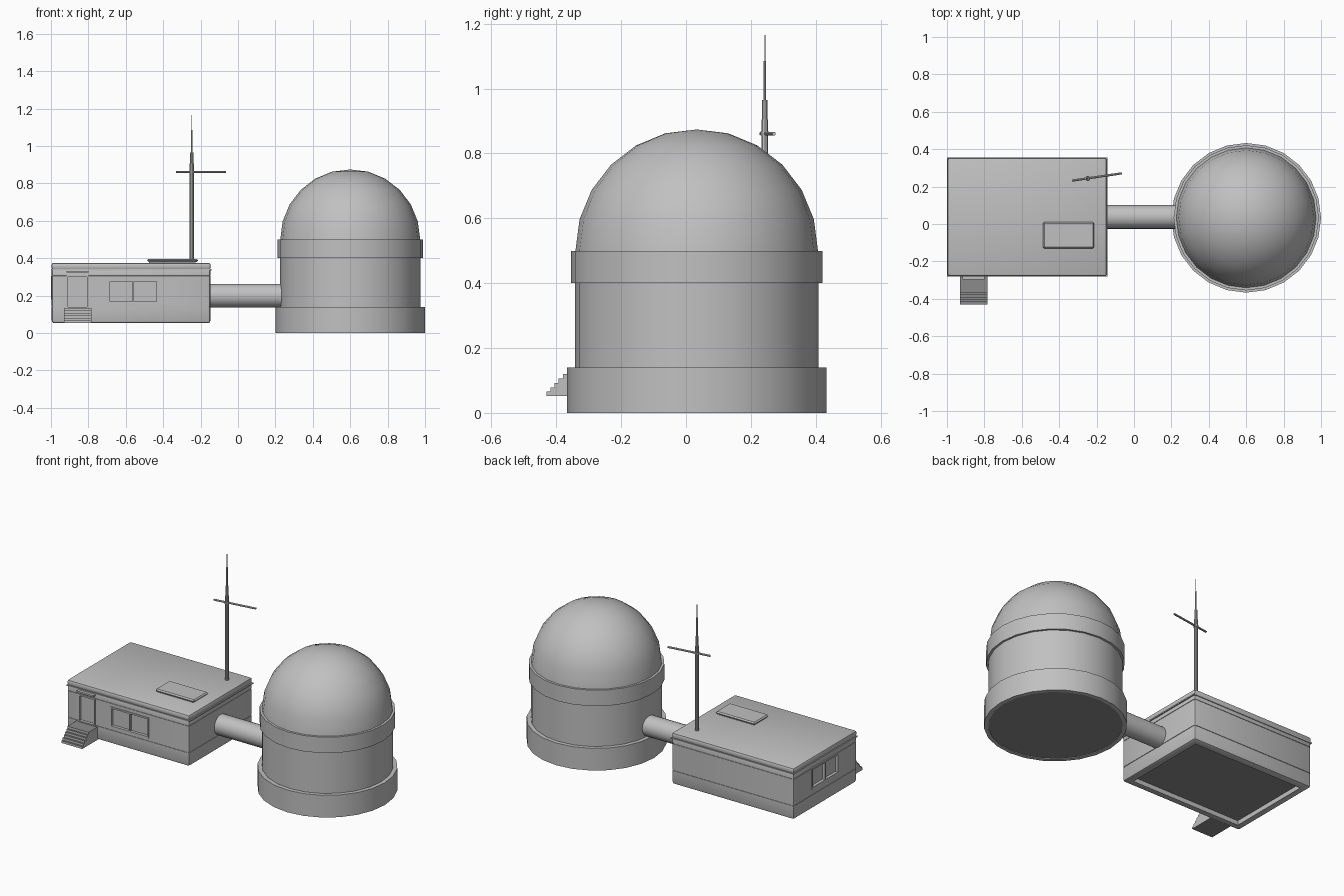
import bpy, bmesh, math
from mathutils import Vector

cube = bpy.data.objects.get("Cube")
if cube:
    bpy.data.objects.remove(cube, do_unlink=True)


def material(name, value):
    m = bpy.data.materials.new(name)
    m.use_nodes = True
    m.diffuse_color = (value, value, value, 1)
    m.node_tree.nodes["Principled BSDF"].inputs["Base Color"].default_value = m.diffuse_color
    return m


grey = material("plain grey", 0.53)
dark = material("dark grey", 0.26)


def finish(name, bm, smooth=False, mat=grey):
    bmesh.ops.recalc_face_normals(bm, faces=bm.faces)
    me = bpy.data.meshes.new(name)
    bm.to_mesh(me)
    bm.free()
    me.materials.append(mat)
    ob = bpy.data.objects.new(name, me)
    bpy.context.collection.objects.link(ob)
    if smooth:
        bpy.ops.object.select_all(action='DESELECT')
        ob.select_set(True)
        bpy.context.view_layer.objects.active = ob
        bpy.ops.object.shade_smooth_by_angle(angle=math.radians(35))
    return ob


def add_box(bm, p, q):
    lo = Vector(min(a, b) for a, b in zip(p, q))
    hi = Vector(max(a, b) for a, b in zip(p, q))
    for v in bmesh.ops.create_cube(bm, size=1)["verts"]:
        v.co = (lo + hi) / 2 + Vector(a * b for a, b in zip(v.co, hi - lo))


def box(name, lo, hi, bevel=0.0, segments=1, mat=grey, grooves=()):
    """Box with optional bevel and thin horizontal grooves around its sides."""
    bm = bmesh.new()
    add_box(bm, lo, hi)
    if bevel:
        bmesh.ops.bevel(bm, geom=bm.edges[:], offset=bevel, segments=segments,
                        profile=0.5, affect='EDGES')
    for z in grooves:
        for dz in (-0.0022, -0.002, 0.002, 0.0022):
            bmesh.ops.bisect_plane(bm, geom=bm.verts[:] + bm.edges[:] + bm.faces[:], dist=1e-6,
                                   plane_co=(0, 0, z + dz), plane_no=(0, 0, 1))
        for v in bm.verts:
            if abs(v.co.z - z) < 0.0021:
                v.co.x -= math.copysign(0.003, v.co.x - (lo[0] + hi[0]) / 2)
                v.co.y -= math.copysign(0.003, v.co.y - (lo[1] + hi[1]) / 2)
    return finish(name, bm, segments > 1, mat)


def lathe(name, profile, start, axis=(0, 0, 1), sides=24, mat=grey):
    """Revolve (radius, distance along axis) points; zero radii become poles."""
    bm = bmesh.new()
    turn = Vector((0, 0, 1)).rotation_difference(Vector(axis))
    rings = []
    for r, h in profile:
        n = sides if r > 0 else 1
        rings.append([bm.verts.new(Vector(start) + turn @ Vector(
            (r * math.cos(math.tau * i / sides), r * math.sin(math.tau * i / sides), h)))
            for i in range(n)])
    for a, b in zip(rings, rings[1:]):
        for i in range(sides):
            j = (i + 1) % sides
            quad = [a[i % len(a)], a[j % len(a)], b[j % len(b)], b[i % len(b)]]
            bm.faces.new(list(dict.fromkeys(quad)))
    for end in (rings[0], rings[-1]):
        if len(end) > 2:
            bm.faces.new(end)
    return finish(name, bm, True, mat)


# Round tower: footing rim, dark floor, drum, collar and dome
C = (0.6, 0.033, 0)
lathe("tower_footing", [(0.376, 0.012), (0.376, 0), (0.4, 0), (0.4, 0.14), (0.36, 0.14)], C)
lathe("tower_floor", [(0.376, 0.004), (0.376, 0.012)], C, mat=dark)
lathe("tower_drum", [(0.375, 0.13), (0.375, 0.41)], C)
lathe("tower_collar", [(0.36, 0.4), (0.388, 0.4), (0.388, 0.5), (0.36, 0.5)], C)
dome = [(0.374 * math.cos(math.radians(a)), 0.5 + 0.375 * math.sin(math.radians(a)))
        for a in range(0, 90, 15)]
lathe("dome", dome + [(0, 0.874)], C)

# Connecting tube
lathe("corridor", [(0.0635, 0), (0.0635, 0.42)], (-0.17, 0.038, 0.199), (1, 0, 0))

# Cabin: grooved walls, thin eaves trim, rounded roof slab and recessed floor
walls = box("cabin_walls", (-0.996, -0.277, 0.052), (-0.147, 0.352, 0.345), 0.014, 2,
            grooves=(0.14, 0.308))
box("eaves_trim", (-0.999, -0.28, 0.335), (-0.142, 0.355, 0.342))
box("roof", (-0.997, -0.279, 0.338), (-0.146, 0.353, 0.375), 0.012, 2)
FLOOR_LO, FLOOR_HI = (-0.952, -0.233), (-0.191, 0.308)
box("cabin_floor", (*FLOOR_LO, 0.08), (*FLOOR_HI, 0.088), mat=dark)

# Openings as (name, wall mapping (across, out) to (x, y), width, bottom, top, mullion)
FRONT = -0.277
openings = [
    ("front_window", lambda a, o: (-0.56 + a, FRONT - o), 0.27, 0.157, 0.286, True),
    ("side_window", lambda a, o: (-0.996 - o, 0.04 + a), 0.27, 0.178, 0.307, True),
    ("door", lambda a, o: (-0.858 + a, FRONT - o), 0.12, 0.13, 0.308, False)]
cut = bmesh.new()
add_box(cut, (*FLOOR_LO, 0.0), (*FLOOR_HI, 0.088))
for name, wall, width, z0, z1, mullion in openings:
    h, bar = width / 2, 0.01
    add_box(cut, (*wall(-h, -0.014), z0), (*wall(h, 0.05), z1))
    bm = bmesh.new()
    bars = [(-h, -h + bar, z0, z1), (h - bar, h, z0, z1),
            (-h, h, z0, z0 + bar), (-h, h, z1 - bar, z1)]
    if mullion:
        bars.append((-0.003, 0.003, z0, z1))
    for a, b, lo, hi in bars:
        add_box(bm, (*wall(a, -0.016), lo), (*wall(b, 0.004), hi))
    finish(name + "_frame", bm)
cutter = finish("opening_cutter", cut)
cutter.hide_render = True
mod = walls.modifiers.new("openings", 'BOOLEAN')
mod.object, mod.operation, mod.solver = cutter, 'DIFFERENCE', 'EXACT'
bpy.context.view_layer.objects.active = walls
bpy.ops.object.modifier_apply(modifier=mod.name)
bpy.data.objects.remove(cutter, do_unlink=True)
box("door_canopy", (-0.918, -0.296, 0.322), (-0.8, -0.265, 0.332))

# Entrance stairs: landing and steps from one side profile, dark treads
N, BASE, RUN = 6, 0.052, 0.0125
RISE = (0.133 - BASE) / N
side = [(-0.265, BASE), (-0.43, BASE)]
for i in range(N):
    y, z = -0.43 + i * RUN, BASE + (i + 1) * RISE
    side += [(y, z), (y + RUN, z)]
side[-1] = (-0.265, 0.133)
bm = bmesh.new()
face = bm.faces.new([bm.verts.new((-0.93, y, z)) for y, z in side])
ext = bmesh.ops.extrude_face_region(bm, geom=[face])
bmesh.ops.translate(bm, vec=(0.146, 0, 0),
                    verts=[g for g in ext["geom"] if isinstance(g, bmesh.types.BMVert)])
stairs = finish("entrance_stairs", bm)
stairs.data.materials.append(dark)
for p in stairs.data.polygons:
    p.material_index = int(abs(p.normal.z) > 0.5)

# Roof hatch
box("hatch_base", (-0.475, -0.12, 0.37), (-0.227, 0.0, 0.384))
box("hatch_lid", (-0.486, -0.131, 0.38), (-0.213, 0.011, 0.396), 0.007)

# Antenna mast in stepped sections, with a crossbar and its clamp
M = (-0.247, 0.243, 0)
lathe("antenna_mast", [(0.011, 0.36), (0.011, 0.905), (0.0085, 0.905), (0.0085, 0.965),
                       (0.0045, 0.965), (0.0045, 1.085), (0.0017, 1.085), (0.0017, 1.166)],
      M, sides=10)
lathe("crossbar_clamp", [(0.014, 0.855), (0.014, 0.867)], M, sides=10)
a, b = Vector((-0.331, 0.232, 0.861)), Vector((-0.065, 0.271, 0.861))
lathe("antenna_crossbar", [(0.006, 0), (0.006, (b - a).length)], a, (b - a).normalized(), 8)
